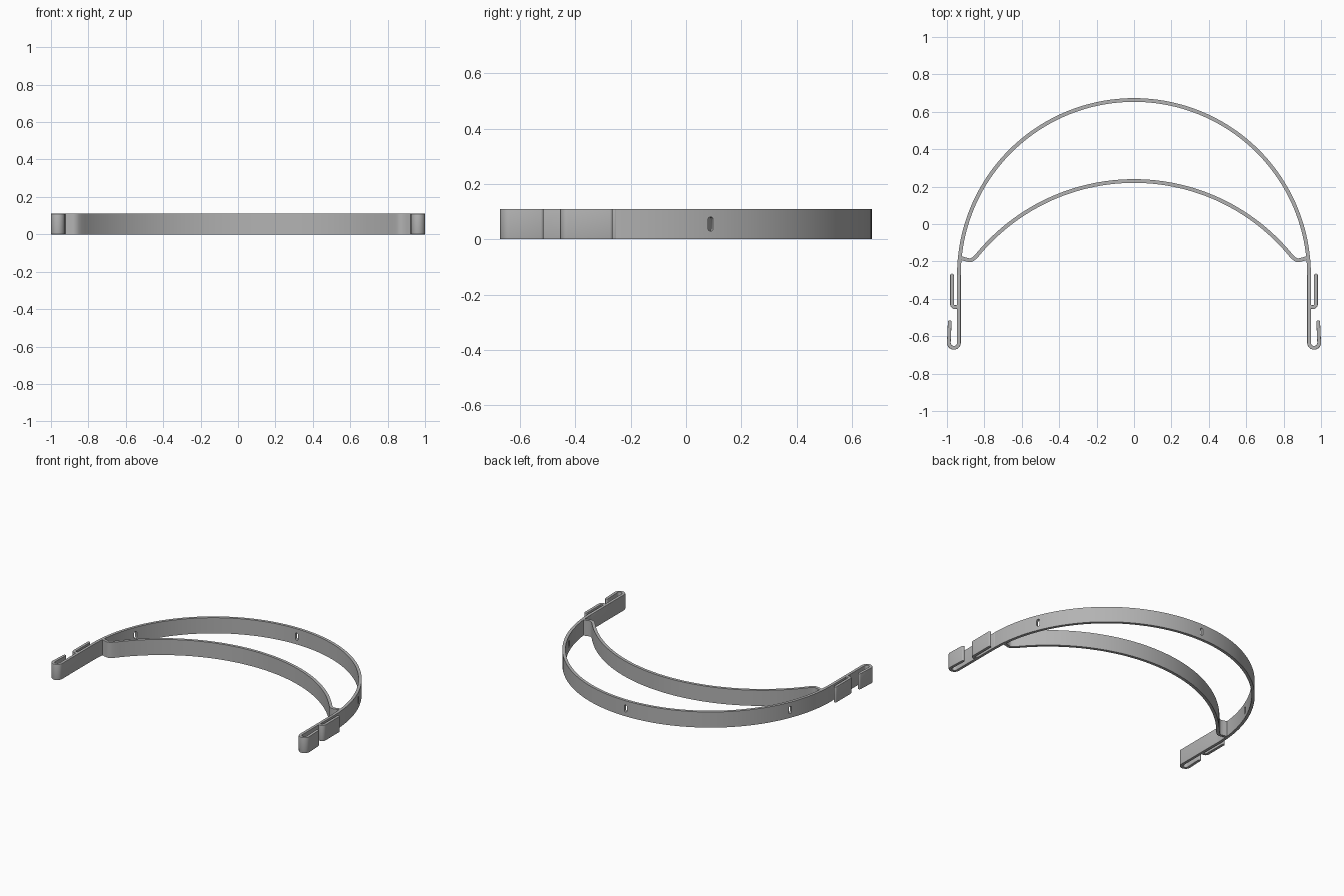
import bpy, bmesh, math
from mathutils import Vector

if "Cube" in bpy.data.objects:
    bpy.data.objects.remove(bpy.data.objects["Cube"], do_unlink=True)

HEIGHT = 0.11
HALF = 0.01            # half the strip thickness
CENTRE_Y = -0.273      # centre of the large arc
RADIUS = 0.936

grey = bpy.data.materials.new("plain_grey")
grey.use_nodes = True
colour = (0.45, 0.45, 0.45, 1)
grey.diffuse_color = colour
grey.node_tree.nodes["Principled BSDF"].inputs["Base Color"].default_value = colour


def arc(cx, cy, r, start, end, steps):
    """Points along a circular arc, angles in degrees."""
    angles = [math.radians(start + (end - start) * i / steps) for i in range(steps + 1)]
    return [Vector((cx + r * math.cos(a), cy + r * math.sin(a))) for a in angles]


def finish(obj):
    bpy.ops.object.select_all(action="DESELECT")
    obj.select_set(True)
    bpy.context.view_layer.objects.active = obj
    for mod in list(obj.modifiers):
        bpy.ops.object.modifier_apply(modifier=mod.name)
    bpy.ops.object.shade_smooth_by_angle(angle=math.radians(35))


def strip(name, path, round_tip=False):
    """Upright strip of constant thickness that follows a path in plan."""
    path = [Vector(p) for p in path]
    widths = [HALF] * len(path)
    if round_tip:
        end, along = path[-1], (path[-1] - path[-2]).normalized()
        for degrees in (30, 55, 80):
            t = math.radians(degrees)
            path.append(end + along * HALF * math.sin(t))
            widths.append(HALF * math.cos(t))
    bm = bmesh.new()
    rings = []
    for i, (p, w) in enumerate(zip(path, widths)):
        before = (p - path[i - 1]).normalized() if i else None
        after = (path[i + 1] - p).normalized() if i < len(path) - 1 else None
        tangent = ((before or after) + (after or before)).normalized()
        side = Vector((-tangent.y, tangent.x)) * w
        a, b = p + side, p - side
        rings.append([bm.verts.new(v) for v in (
            (a.x, a.y, 0), (b.x, b.y, 0), (b.x, b.y, HEIGHT), (a.x, a.y, HEIGHT))])
    for r, s in zip(rings, rings[1:]):
        for k in range(4):
            n = (k + 1) % 4
            bm.faces.new((r[k], r[n], s[n], s[k]))
    bm.faces.new(rings[0])
    bm.faces.new(rings[-1])
    bmesh.ops.recalc_face_normals(bm, faces=bm.faces)
    mesh = bpy.data.meshes.new(name)
    bm.to_mesh(mesh)
    bm.free()
    mesh.materials.append(grey)
    obj = bpy.data.objects.new(name, mesh)
    bpy.context.collection.objects.link(obj)
    return obj


def soften(obj):
    bevel = obj.modifiers.new("soft_edges", "BEVEL")
    bevel.width = 0.006
    bevel.segments = 3
    bevel.limit_method = "ANGLE"
    bevel.angle_limit = math.radians(60)


def slot_cutter(degrees):
    """Rounded upright slot aimed outward through the large arc."""
    r, half_len = 0.01, 0.016
    outline = [p + Vector((0, half_len)) for p in arc(0, 0, r, 0, 180, 8)]
    outline += [p - Vector((0, half_len)) for p in arc(0, 0, r, 180, 360, 8)]
    a = math.radians(degrees)
    out = Vector((math.cos(a), math.sin(a), 0))
    across = Vector((-out.y, out.x, 0))
    base = Vector((0, CENTRE_Y, HEIGHT / 2)) + out * (RADIUS - 0.04)
    bm = bmesh.new()
    face = bm.faces.new([bm.verts.new(base + across * p.x + Vector((0, 0, p.y)))
                         for p in outline])
    top = bmesh.ops.extrude_face_region(bm, geom=[face])["geom"]
    bmesh.ops.translate(bm, vec=out * 0.08,
                        verts=[g for g in top if isinstance(g, bmesh.types.BMVert)])
    bmesh.ops.recalc_face_normals(bm, faces=bm.faces)
    mesh = bpy.data.meshes.new("slot_cutter")
    bm.to_mesh(mesh)
    bm.free()
    obj = bpy.data.objects.new("slot_cutter", mesh)
    obj.hide_render = True
    bpy.context.collection.objects.link(obj)
    return obj


# Large outer band with three slots
outer_band = strip("outer_band", arc(0, CENTRE_Y, RADIUS, 0, 180, 96))
cutters = [slot_cutter(d) for d in (22.5, 90, 157.5)]
for cutter in cutters:
    cut = outer_band.modifiers.new("slot", "BOOLEAN")
    cut.object = cutter
    cut.solver = "EXACT"
finish(outer_band)
for cutter in cutters:
    bpy.data.objects.remove(cutter, do_unlink=True)

# Shallow inner band that curls back into the outer band
apex, sweep, bow = 0.23, 51, 1.084
curl = [(0.856, -0.184), (0.867, -0.192), (0.88, -0.194), (0.9, -0.189), (0.932, -0.18)]
inner_path = [Vector(p) for p in reversed(curl)]
inner_path += arc(0, apex - bow, bow, 90 - sweep, 90 + sweep, 64)
inner_path += [Vector((-x, y)) for x, y in curl]
finish(strip("inner_band", inner_path))

# Side arms, each with an end hook and a small outer clip
for side, label in ((1, "left"), (-1, "right")):
    arm = [Vector((RADIUS, -0.255)), Vector((RADIUS, -0.45))]
    arm += arc(0.963, -0.635, 0.027, 180, 360, 16) + [Vector((0.985, -0.525))]
    clip = [Vector((0.938, -0.439)), Vector((0.95, -0.444))]
    clip += arc(0.955, -0.427, 0.018, 285, 360, 8) + [Vector((0.973, -0.275))]
    for name, path in (("hooked_arm", arm), ("side_clip", clip)):
        part = strip(f"{label}_{name}", [(side * p.x, p.y) for p in path], True)
        soften(part)
        finish(part)
